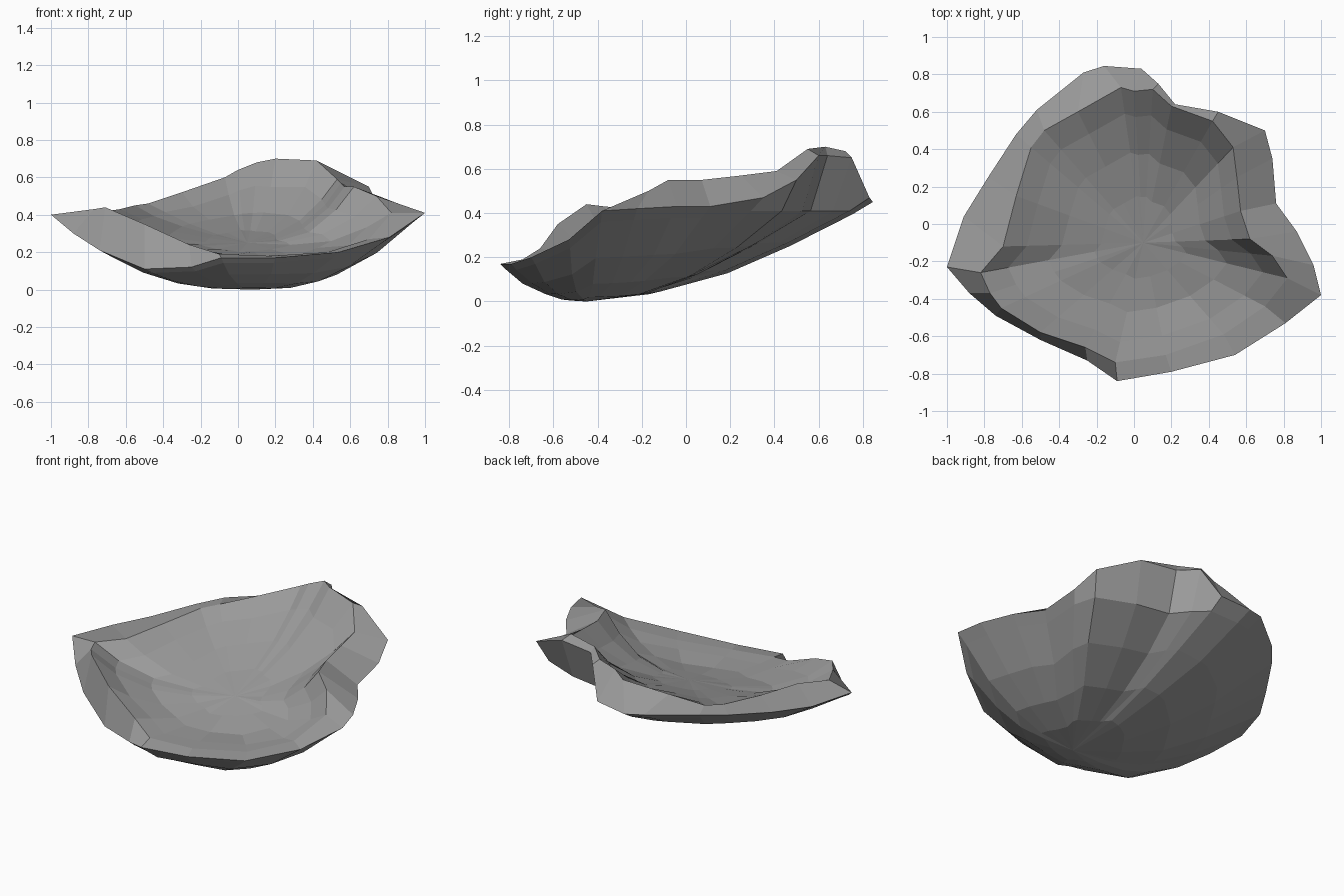
import bpy, bmesh, math, random
from mathutils import Vector

if "Cube" in bpy.data.objects:
    bpy.data.objects.remove(bpy.data.objects["Cube"])

random.seed(4)

# Outer edge of the shard, anticlockwise from the front tip
OUTLINE = [
    (-.09, -.84, .17), (.20, -.79, .17), (.54, -.70, .20), (.81, -.53, .28),
    (1.0, -.38, .41), (.96, -.22, .42), (.87, -.04, .43), (.76, .11, .43),
    (.74, .35, .47), (.70, .50, .55), (.45, .60, .66), (.22, .64, .66),
    (.13, .75, .65), (.04, .83, .47), (-.16, .845, .45), (-.27, .81, .46),
    (-.52, .61, .45), (-.63, .48, .43), (-.78, .25, .40), (-.91, .04, .39),
    (-1.0, -.23, .40), (-.88, -.37, .30), (-.74, -.49, .21),
    (-.50, -.62, .11), (-.25, -.73, .12)]

# Raised crest around the hollow, one point per outline point
CREST = [
    (-.10, -.74, .19), (.17, -.70, .18), (.48, -.59, .20), (.70, -.44, .27),
    (.82, -.29, .41), (.74, -.17, .50), (.62, -.08, .55), (.57, .07, .55),
    (.55, .25, .57), (.53, .41, .59), (.42, .55, .69), (.20, .63, .70),
    (.10, .72, .68), (0, .71, .64), (-.07, .73, .60), (-.30, .60, .52),
    (-.48, .50, .46), (-.55, .41, .45), (-.63, .15, .43), (-.70, -.12, .42),
    (-.82, -.26, .42), (-.77, -.37, .43), (-.71, -.45, .44),
    (-.50, -.58, .35), (-.26, -.66, .24)]

BASE = Vector((.08, -.45, 0))       # lowest point of the underside
HOLLOW = Vector((.05, -.10, .25))   # middle of the hollow


def floor_height(y):
    return .175 + .25 * max(0, y + .4)


def underside_ring(t):
    """Outline drawn in towards the base on a bowl-shaped curve."""
    ring = []
    for x, y, z in OUTLINE:
        d = Vector((x, y, 0)) - BASE
        side = abs(d.x) / d.length
        power = (1.6 if d.y > 0 else 1.9) + .7 * side
        p = BASE + d * .93 * t
        p.z = min(z * .9 - .01, .41) * t ** power
        if t < 1:
            p += Vector([random.uniform(-.012, .012) for _ in range(2)] + [0])
        ring.append(p)
    return ring


def hollow_ring(t):
    """Crest drawn in towards the sloping floor of the hollow."""
    ring = []
    for c in CREST:
        p = HOLLOW.lerp(Vector(c), t)
        p.z = floor_height(p.y) + (c[2] - floor_height(c[1])) * t ** 3
        p.z += random.uniform(-.008, .008) * t
        ring.append(p)
    return ring


# Loft the rings from the underside, over the rim, into the hollow
rings = [underside_ring(t) for t in (.28, .52, .77, 1)]
rings += [[Vector(p) for p in OUTLINE], [Vector(p) for p in CREST]]
rings += [hollow_ring(t) for t in (.83, .58, .3)]

bm = bmesh.new()
loops = [[bm.verts.new(p) for p in ring] for ring in rings]
n = len(OUTLINE)
for a, b in zip(loops, loops[1:]):
    for i in range(n):
        j = (i + 1) % n
        bm.faces.new((a[i], a[j], b[j], b[i]))

# Close both middles with fans
for loop, centre in ((loops[0], BASE), (loops[-1], HOLLOW)):
    tip = bm.verts.new(centre)
    for i in range(n):
        bm.faces.new((loop[i], loop[(i + 1) % n], tip))
bmesh.ops.recalc_face_normals(bm, faces=bm.faces)

mesh = bpy.data.meshes.new("rock_shard")
bm.to_mesh(mesh)
bm.free()

stone = bpy.data.materials.new("stone grey")
stone.diffuse_color = (.33, .33, .33, 1)
stone.use_nodes = True
stone.node_tree.nodes["Principled BSDF"].inputs["Base Color"].default_value = stone.diffuse_color
mesh.materials.append(stone)
shard = bpy.data.objects.new("rock_shard", mesh)
bpy.context.collection.objects.link(shard)
